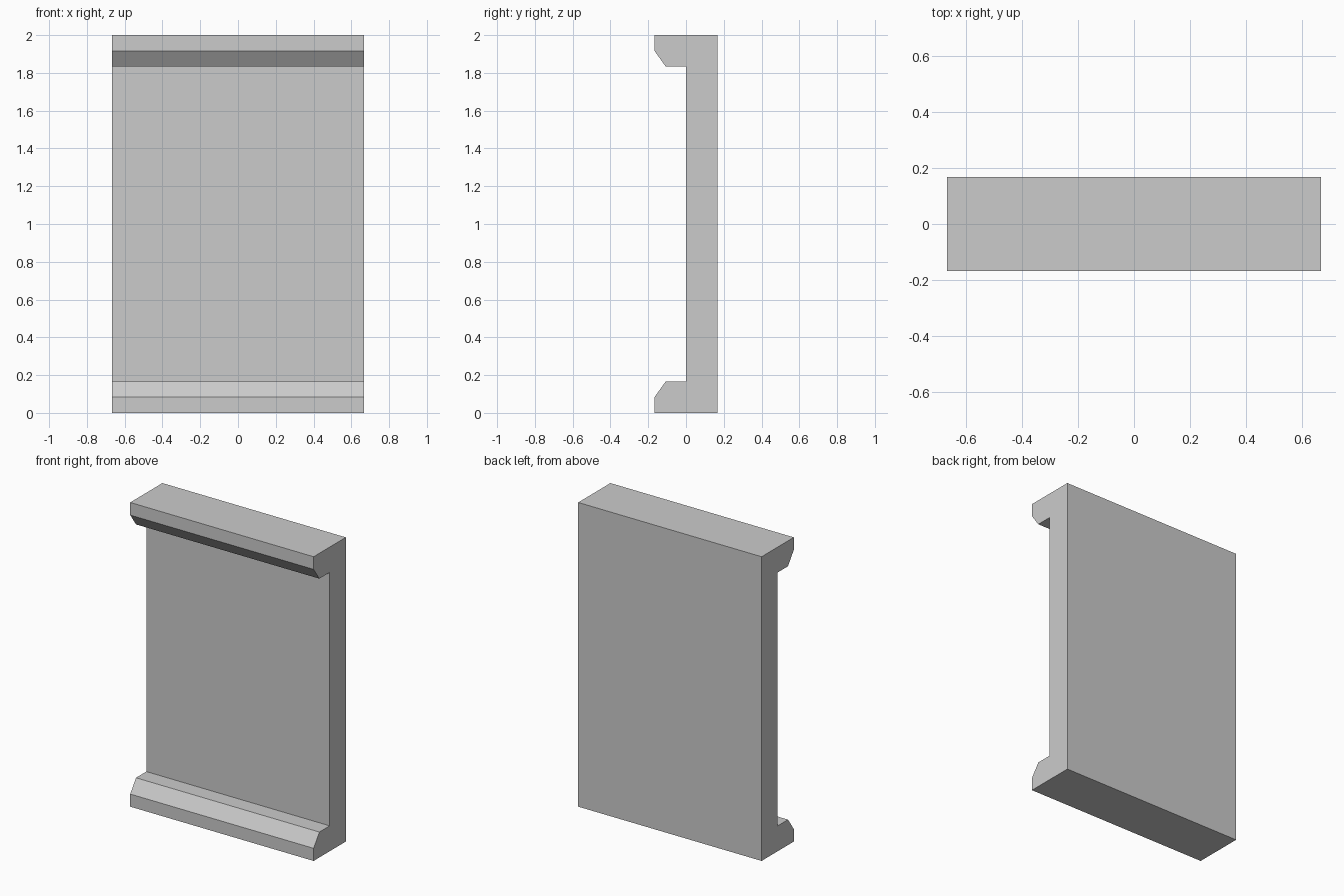
import bpy
import bmesh

if "Cube" in bpy.data.objects:
    bpy.data.objects.remove(bpy.data.objects["Cube"])

HALF_WIDTH = 0.667
HEIGHT = 2.0

# Lower half of the side profile (y, z): back, foot, chamfered ledge, panel face
lower = [(0.167, 0.0), (-0.167, 0.0), (-0.167, 0.083), (-0.107, 0.167), (0.0, 0.167)]
# Mirror it about mid height for the matching top ledge
upper = [(y, HEIGHT - z) for y, z in reversed(lower)]
profile = lower[:1] + lower[1:] + upper

# Wall panel with base and top trim, extruded across the width
bm = bmesh.new()
face = bm.faces.new([bm.verts.new((-HALF_WIDTH, y, z)) for y, z in profile])
ext = bmesh.ops.extrude_face_region(bm, geom=[face])
verts = [g for g in ext["geom"] if isinstance(g, bmesh.types.BMVert)]
bmesh.ops.translate(bm, verts=verts, vec=(2 * HALF_WIDTH, 0, 0))
bmesh.ops.recalc_face_normals(bm, faces=bm.faces)

mesh = bpy.data.meshes.new("wall_panel")
bm.to_mesh(mesh)
bm.free()
bpy.context.collection.objects.link(bpy.data.objects.new("wall_panel", mesh))
